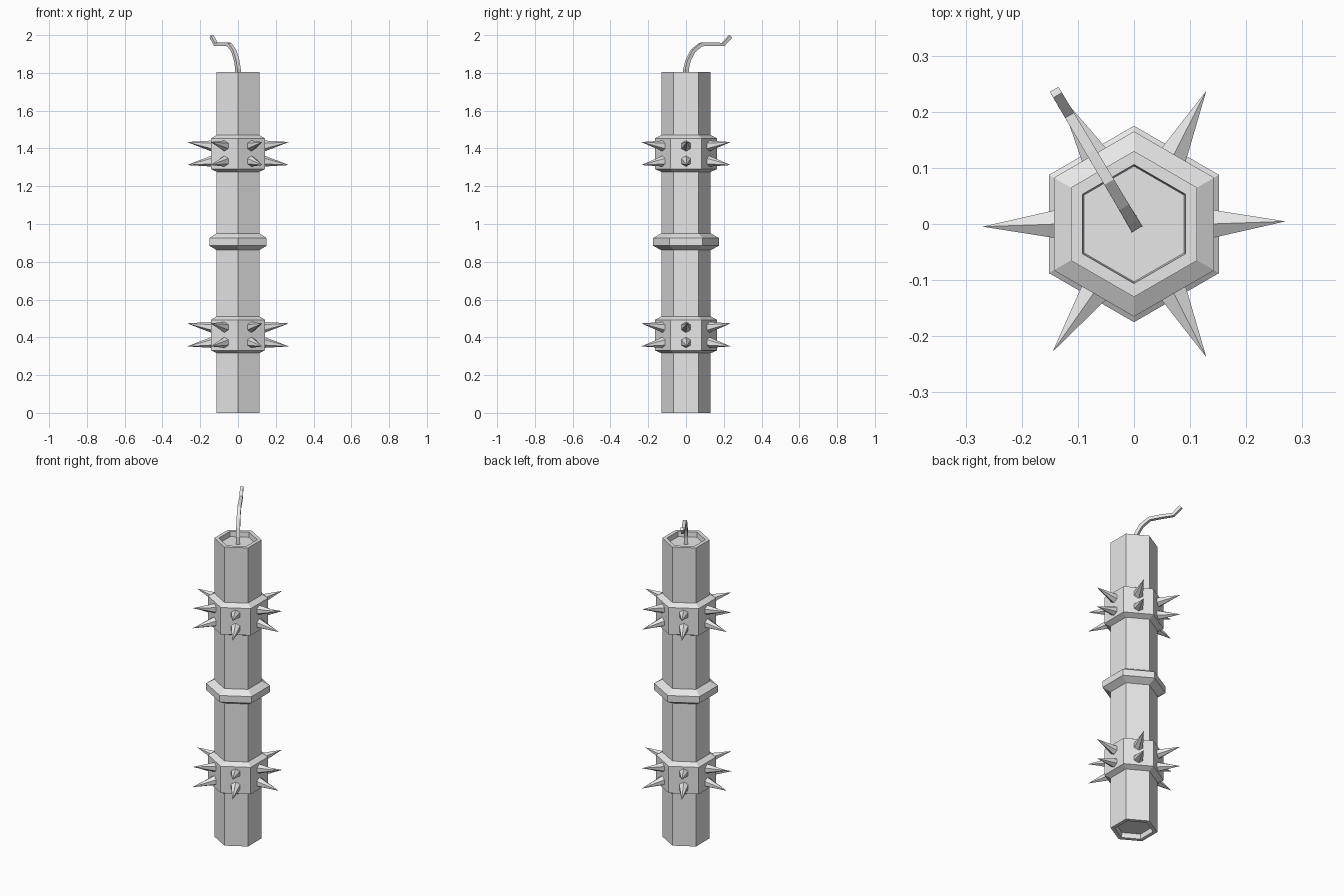
import bpy, bmesh
from math import sin, cos, pi, radians
from mathutils import Vector

cube = bpy.data.objects.get("Cube")
if cube:
    bpy.data.objects.remove(cube, do_unlink=True)

grey = bpy.data.materials.new("light_grey")
grey.use_nodes = True
grey.diffuse_color = (0.8, 0.8, 0.8, 1)
grey.node_tree.nodes["Principled BSDF"].inputs["Base Color"].default_value = (0.8, 0.8, 0.8, 1)


def finish(name, bm):
    bmesh.ops.recalc_face_normals(bm, faces=bm.faces)
    mesh = bpy.data.meshes.new(name)
    bm.to_mesh(mesh)
    bm.free()
    mesh.materials.append(grey)
    obj = bpy.data.objects.new(name, mesh)
    bpy.context.collection.objects.link(obj)
    return obj


def skin(bm, rings):
    """Bridge successive rings of points and cap both ends."""
    loops = [[bm.verts.new(p) for p in ring] for ring in rings]
    for a, b in zip(loops, loops[1:]):
        n = len(a)
        for i in range(n):
            j = (i + 1) % n
            bm.faces.new((a[i], a[j], b[j], b[i]))
    bm.faces.new(loops[0][::-1])
    bm.faces.new(loops[-1])


def hex_lathe(name, profile):
    """Six-sided solid with corners on the y axis."""
    bm = bmesh.new()
    angles = [pi / 6 + i * pi / 3 for i in range(6)]
    skin(bm, [[(r * cos(a), r * sin(a), z) for a in angles] for r, z in profile])
    return finish(name, bm)


# Stick with a recess in each end
R, RIM, TOP, DEPTH = 0.13, 0.106, 1.805, 0.03
hex_lathe("stick_body", [(RIM - 0.003, DEPTH), (RIM, 0), (R, 0),
                         (R, TOP), (RIM, TOP), (RIM - 0.003, TOP - DEPTH)])

# Plain middle collar
hex_lathe("middle_collar", [(0.128, 0.86), (0.175, 0.885), (0.175, 0.925), (0.133, 0.95)])

# Spiked bands: two rows of slightly splayed spikes, one per side
SPLAY = (1, 1.5, 0, 1, -2.5, -1.5)
for label, mid in (("lower", 0.413), ("upper", 1.373)):
    hex_lathe(label + "_band", [(0.128, mid - 0.098), (0.165, mid - 0.082),
                                (0.165, mid + 0.08), (0.13, mid + 0.098)])
    bm = bmesh.new()
    for side in range(6):
        a = side * pi / 3
        t = a + radians(SPLAY[side])
        out = Vector((cos(a), sin(a), 0))
        across = Vector((-sin(a), cos(a), 0))
        for row in (-1, 1):
            base = out * 0.135 + Vector((0, 0, mid + row * 0.039))
            tip = bm.verts.new((0.27 * cos(t), 0.27 * sin(t), mid + row * 0.061))
            ring = [bm.verts.new(base + across * 0.03 * sin(k * pi / 3)
                                 + Vector((0, 0, 0.03 * cos(k * pi / 3)))) for k in range(6)]
            bm.faces.new(ring)
            for k in range(6):
                bm.faces.new((ring[k], ring[(k + 1) % 6], tip))
    finish(label + "_spikes", bm)

# Fuse: square cord bending in one vertical plane, as (distance, height)
path = [Vector(p) for p in ((0, 1.77), (0, 1.82), (0.013, 1.865), (0.042, 1.915),
                            (0.09, 1.95), (0.15, 1.952), (0.228, 1.95), (0.273, 1.992))]
lean = Vector((-0.51, 0.86, 0))
side = Vector((0.86, 0.51, 0))
up = Vector((0, 0, 1))
bm = bmesh.new()
rings = []
for i, p in enumerate(path):
    d = (path[min(i + 1, len(path) - 1)] - path[max(i - 1, 0)]).normalized()
    normal = lean * -d.y + up * d.x
    centre = lean * p.x + up * p.y
    h = 0.011 - 0.0003 * i
    rings.append([centre + side * h * u + normal * h * v
                  for u, v in ((-1, -1), (1, -1), (1, 1), (-1, 1))])
skin(bm, rings)
finish("fuse", bm)
